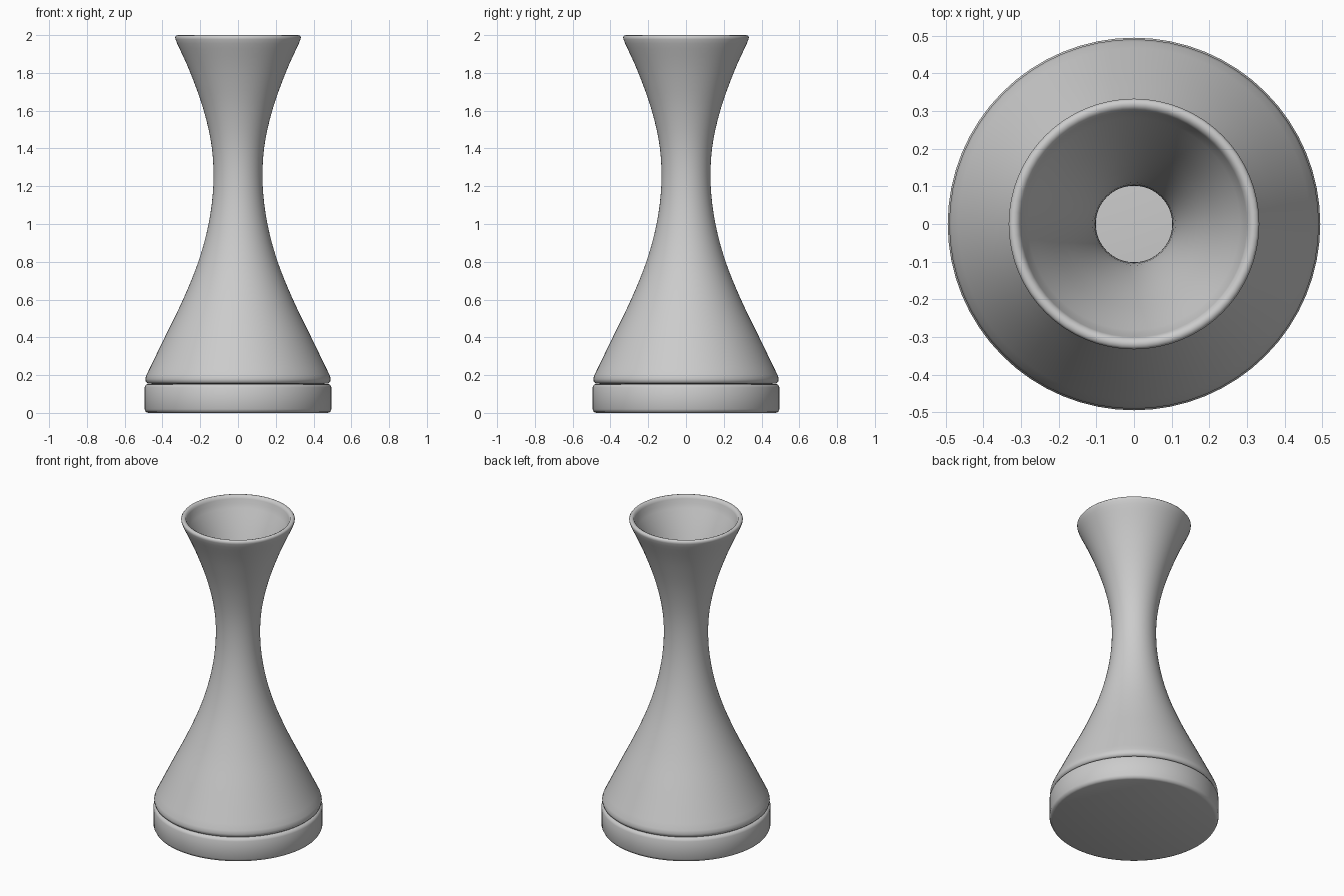
import bpy, math

if "Cube" in bpy.data.objects:
    bpy.data.objects.remove(bpy.data.objects["Cube"])

SIDES = 64
grey = bpy.data.materials.new("light_grey")
grey.diffuse_color = (0.6, 0.6, 0.6, 1)
grey.use_nodes = True
grey.node_tree.nodes["Principled BSDF"].inputs["Base Color"].default_value = grey.diffuse_color


def lathe(name, profile, angle):
    """Revolve (radius, z) points about z; zero radius makes a pole."""
    verts, faces, rings = [], [], []
    for r, z in profile:
        n = SIDES if r > 0 else 1
        rings.append([len(verts) + i for i in range(n)])
        for i in range(n):
            a = 2 * math.pi * i / SIDES
            verts.append((r * math.cos(a), r * math.sin(a), z))
    for lo, hi in zip(rings, rings[1:]):
        for i in range(SIDES):
            j = (i + 1) % SIDES
            if len(lo) == 1:
                faces.append((lo[0], hi[j], hi[i]))
            elif len(hi) == 1:
                faces.append((lo[i], lo[j], hi[0]))
            else:
                faces.append((lo[i], lo[j], hi[j], hi[i]))
    me = bpy.data.meshes.new(name)
    me.from_pydata(verts, [], faces)
    me.materials.append(grey)
    ob = bpy.data.objects.new(name, me)
    bpy.context.collection.objects.link(ob)
    bpy.context.view_layer.objects.active = ob
    ob.select_set(True)
    bpy.ops.object.shade_smooth_by_angle(angle=math.radians(angle))
    ob.select_set(False)
    return ob


def spline(pts, steps=4):
    """Smooth curve through the profile points (Catmull-Rom)."""
    p = [pts[0]] + pts + [pts[-1]]
    out = []
    for k in range(1, len(p) - 2):
        for s in range(steps):
            t = s / steps
            out.append(tuple(0.5 * (2 * b + (c - a) * t + (2*a - 5*b + 4*c - d) * t**2
                                    + (3*b - a - 3*c + d) * t**3)
                             for a, b, c, d in zip(*p[k - 1:k + 3])))
    return out + [pts[-1]]


# Solid base disc with softened edges
lathe("base_disc", [(0, 0), (0.475, 0), (0.488, 0.005), (0.495, 0.02), (0.495, 0.135),
                    (0.488, 0.149), (0.475, 0.154), (0, 0.154)], 50)

# Hollow flared body: outer wall, rounded rim, inner wall
outer = spline([(0.485, 0.2), (0.388, 0.4), (0.291, 0.6), (0.21, 0.8), (0.156, 1.0),
                (0.131, 1.2), (0.138, 1.4), (0.181, 1.6), (0.252, 1.8), (0.322, 1.955)])
rim = [(0.331, 1.978), (0.333, 1.99), (0.327, 1.998), (0.317, 2.0), (0.306, 1.995), (0.3, 1.98)]
inner = [(r - 0.028, z) for r, z in reversed(outer)]
foot = [(0.455, 0.154), (0.478, 0.156), (0.488, 0.165), (0.491, 0.18)]
lathe("flared_body", foot + outer + rim + inner + [foot[0]], 60)
